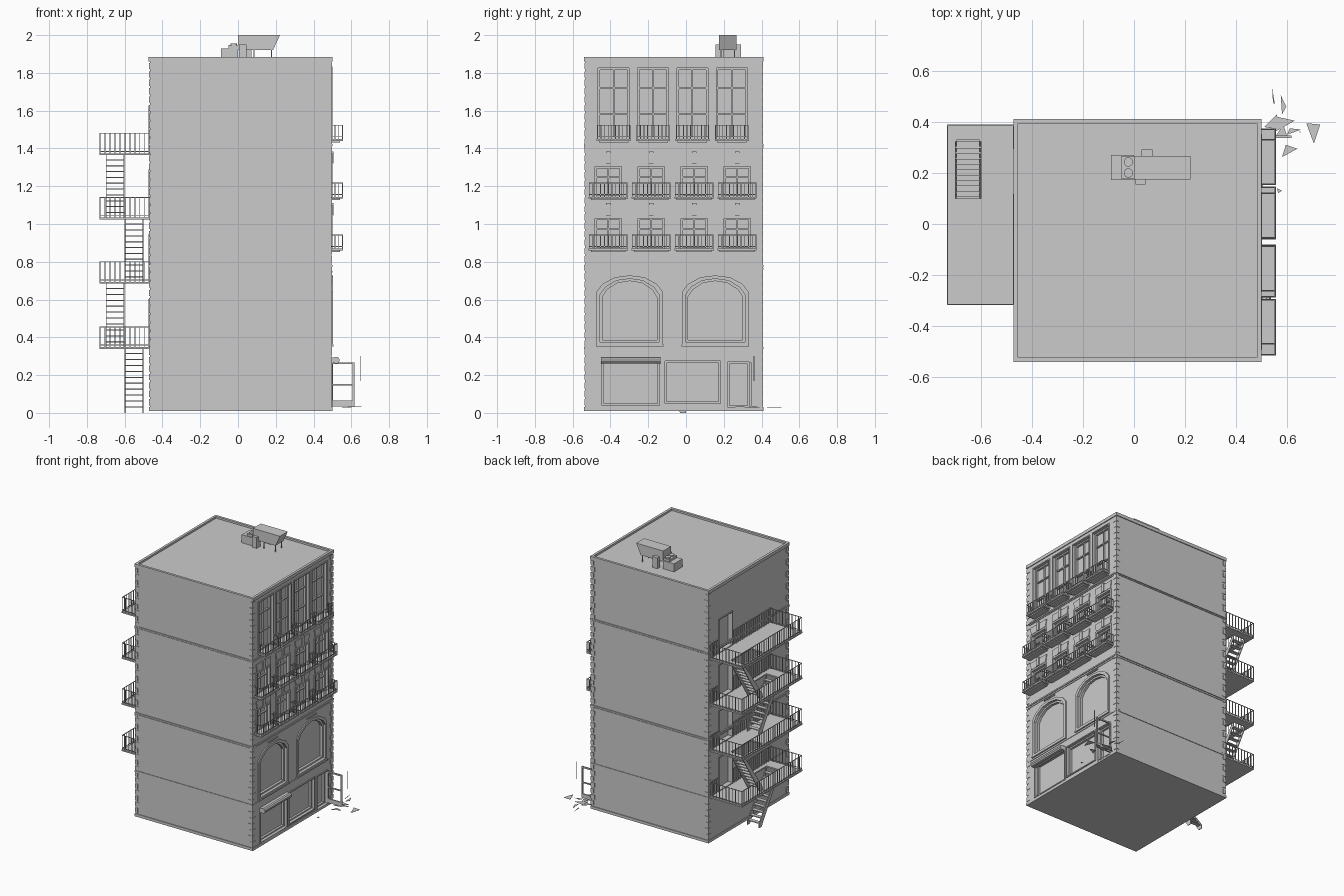
import bpy, bmesh, math
from mathutils import Matrix, Vector

if "Cube" in bpy.data.objects:
    bpy.data.objects.remove(bpy.data.objects["Cube"])

X0, X1, Y0, Y1 = -0.467, 0.494, -0.535, 0.405
DEPTH = 0.03


def finish(bm, name):
    bmesh.ops.recalc_face_normals(bm, faces=bm.faces)
    me = bpy.data.meshes.new(name)
    bm.to_mesh(me)
    bm.free()
    ob = bpy.data.objects.new(name, me)
    bpy.context.collection.objects.link(ob)
    return ob


def box(bm, x0, x1, y0, y1, z0, z1):
    m = Matrix.Translation(((x0 + x1) / 2, (y0 + y1) / 2, (z0 + z1) / 2))
    m = m @ Matrix.Diagonal((x1 - x0, y1 - y0, z1 - z0, 1))
    bmesh.ops.create_cube(bm, size=1, matrix=m)


def place(axis, a, p, q):
    return {'x': (a, p, q), 'y': (p, a, q), 'z': (p, q, a)}[axis]


def prism(bm, pts, a, b, axis='x'):
    lo = [bm.verts.new(place(axis, a, *p)) for p in pts]
    hi = [bm.verts.new(place(axis, b, *p)) for p in pts]
    bm.faces.new(lo)
    bm.faces.new(hi)
    for i in range(len(pts)):
        bm.faces.new((lo[i - 1], lo[i], hi[i], hi[i - 1]))


def ring(bm, outer, inner, a, b, axis='x'):
    L = [[bm.verts.new(place(axis, c, *p)) for p in loop]
         for loop, c in ((outer, a), (outer, b), (inner, b), (inner, a))]
    for k in range(4):
        A, B = L[k - 1], L[k]
        for i in range(len(outer)):
            bm.faces.new((A[i - 1], A[i], B[i], B[i - 1]))


def rect(p0, p1, q0, q1, d=0):
    return [(p0 - d, q0 - d), (p1 + d, q0 - d), (p1 + d, q1 + d), (p0 - d, q1 + d)]


def arch(y0, y1, z0, d=0):
    c, h = (y0 + y1) / 2, (y1 - y0) / 2 + d
    side = [(1, 0.25), (0.82, 0.29), (0.45, 0.325), (0.0, 0.335)]
    return ([(c - h, z0 - d), (c + h, z0 - d)] + [(c + h * s, z0 + z + d) for s, z in side]
            + [(c - h * s, z0 + z + d) for s, z in side[-2::-1]])


def railing(bm, path, z0, z1, step, t=0.002):
    for (xa, ya), (xb, yb) in zip(path, path[1:]):
        for z in (z1 - 2 * t, z0 + 0.012):
            box(bm, min(xa, xb) - t, max(xa, xb) + t, min(ya, yb) - t, max(ya, yb) + t, z, z + 2 * t)
        n = max(1, round((abs(xb - xa) + abs(yb - ya)) / step))
        for i in range(n + 1):
            x, y = xa + (xb - xa) * i / n, ya + (yb - ya) * i / n
            box(bm, x - t, x + t, y - t, y + t, z0, z1)


cut, frames, balc = bmesh.new(), bmesh.new(), bmesh.new()


def window(y0, y1, z0, z1, cols, rows, trim=0.008):
    """Recess, surround, inner frame and glazing bars on the street face."""
    box(cut, X1 - DEPTH, X1 + 0.1, y0, y1, z0, z1)
    ring(frames, rect(y0, y1, z0, z1, trim), rect(y0, y1, z0, z1), X1 - 0.004, X1 + 0.007)
    ring(frames, rect(y0, y1, z0, z1, 0.001), rect(y0, y1, z0, z1, -0.01), X1 - DEPTH - 0.002, X1 - 0.014)
    for i in range(1, cols):
        y = y0 + (y1 - y0) * i / cols
        box(frames, X1 - DEPTH - 0.002, X1 - 0.018, y - 0.004, y + 0.004, z0, z1)
    for f in rows:
        z = z0 + (z1 - z0) * f
        box(frames, X1 - DEPTH - 0.002, X1 - 0.018, y0, y1, z - 0.004, z + 0.004)


def balcony(y0, y1, z, h):
    box(balc, X1 - 0.004, 0.557, y0, y1, z, z + 0.01)
    box(balc, X1 - 0.004, 0.54, y0 + 0.012, y1 - 0.012, z - 0.008, z)
    a, b = y0 + 0.004, y1 - 0.004
    railing(balc, [(X1, a), (0.553, a), (0.553, b), (X1, b)], z + 0.008, z + h, 0.02)


# Upper floors: tall windows, then two rows with lintels
for i in range(4):
    c = -0.383 + 0.2085 * i
    window(c - 0.082, c + 0.082, 1.45, 1.825, 2, (0.35, 0.72))
    balcony(c - 0.09, c + 0.09, 1.44, 0.085)
    c = -0.412 + 0.2275 * i
    for z in (0.865, 1.14):
        window(c - 0.07, c + 0.07, z, z + 0.165, 2, (0.65,), 0.012)
        balcony(c - 0.104, c + 0.104, z - 0.006, 0.085)
        prism(frames, rect(c - 0.075, c + 0.075, z + 0.18, z + 0.195)[:2] +
              [(c + 0.085, z + 0.235), (c - 0.085, z + 0.235)], X1 - 0.004, X1 + 0.006)
        box(frames, X1 - 0.004, X1 + 0.012, c - 0.012, c + 0.012, z + 0.18, z + 0.245)

# Second floor: two large arched windows
for y0, y1 in ((-0.455, -0.142), (-0.002, 0.312)):
    prism(cut, arch(y0, y1, 0.375), X1 - DEPTH, X1 + 0.1)
    ring(frames, arch(y0, y1, 0.375, 0.018), arch(y0, y1, 0.375), X1 - 0.004, X1 + 0.008)
    ring(frames, arch(y0, y1, 0.375, 0.001), arch(y0, y1, 0.375, -0.012), X1 - DEPTH - 0.002, X1 - 0.012)
    c = (y0 + y1) / 2
    box(frames, X1 - 0.004, X1 + 0.006, c - 0.055, c + 0.055, 0.742, 0.75)
    box(frames, X1 - 0.004, X1 + 0.012, y0 - 0.022, y1 + 0.022, 0.352, 0.362)

# Ground floor: shop windows and doorway
window(-0.445, -0.14, 0.04, 0.285, 1, ())
window(-0.112, 0.182, 0.05, 0.275, 1, ())
window(0.22, 0.335, 0.03, 0.27, 1, ())

# Doorways to the fire escape
LEVELS = (0.345, 0.69, 1.03, 1.37)
for z in LEVELS:
    box(cut, X0 - 0.1, X0 + DEPTH, 0.13, 0.28, z + 0.01, z + 0.25)
    ring(frames, rect(0.13, 0.28, z + 0.01, z + 0.25, 0.008), rect(0.13, 0.28, z + 0.01, z + 0.25),
         X0 - 0.006, X0 + 0.004)

# Building body with recesses cut out
bm = bmesh.new()
box(bm, X0, X1, Y0, Y1, 0.01, 1.87)
body = finish(bm, "building_walls")
cutter = finish(cut, "recess_cutter")
cutter.hide_render = True
mod = body.modifiers.new("recesses", 'BOOLEAN')
mod.operation, mod.object, mod.solver = 'DIFFERENCE', cutter, 'EXACT'
bpy.context.view_layer.objects.active = body
bpy.ops.object.modifier_apply(modifier=mod.name)
bpy.data.objects.remove(cutter)
finish(frames, "window_frames")
finish(balc, "balconies")

# Bands, base course and parapet around the walls
bm = bmesh.new()
for z0, z1, out, inn in ((0.01, 0.03, 0.005, -0.005), (0.338, 0.35, 0.004, -0.005), (0.758, 0.768, 0.004, -0.005),
                         (0.772, 0.782, 0.006, -0.005), (1.402, 1.41, 0.004, -0.005),
                         (1.413, 1.423, 0.006, -0.005), (1.86, 1.884, 0.006, -0.012)):
    ring(bm, rect(X0, X1, Y0, Y1, out), rect(X0, X1, Y0, Y1, inn), z0, z1, 'z')
finish(bm, "bands_and_parapet")

# Corner quoins
bm = bmesh.new()
for cx, sx in ((X0, 1), (X1, -1)):
    for cy, sy in ((Y0, 1), (Y1, -1)):
        for i in range(41):
            z = 0.04 + i * 0.0445
            w, d = (0.03, 0.02) if i % 2 else (0.02, 0.03)
            xs = sorted((cx - sx * 0.003, cx + sx * w))
            ys = sorted((cy - sy * 0.003, cy + sy * d))
            box(bm, *xs, *ys, z, z + 0.033)
finish(bm, "corner_quoins")

# Fire escape: landings with stair holes, railings and flights
land, rails, stairs = bmesh.new(), bmesh.new(), bmesh.new()
PX, PA, PB = -0.733, -0.318, 0.39
for i, z in enumerate(LEVELS):
    odd = i % 2
    xa, xb = (-0.70, -0.60) if odd else (-0.60, -0.50)
    low, top = (0.10, 0.33) if odd else (0.0, -0.23)
    h0, h1 = sorted((low, top))
    ring(land, rect(PX, X0, PA, PB), rect(xa, xb, h0, h1), z - 0.006, z + 0.004, 'z')
    a, b = PA + 0.003, PB - 0.003
    railing(rails, [(X0, a), (PX + 0.003, a), (PX + 0.003, b), (X0, b)], z, z + 0.112, 0.026)
    railing(rails, [(X0 - 0.006, 0.295), (X0 - 0.006, b)], z, z + 0.112, 0.026)
    railing(rails, [(X0 - 0.006, a), (X0 - 0.006, 0.115)], z, z + 0.112, 0.026)
    zb = LEVELS[i - 1] if i else 0.0
    for x in (xa, xb - 0.005):
        d = 0.03 if top > low else -0.03
        prism(stairs, [(low, zb), (low + d, zb), (top, z - 0.03), (top, z), (top - d * 0.2, z), (low, zb + 0.03)],
              x, x + 0.005)
    for k in range(1, 11):
        f = k / 11
        y, zz = low + (top - low) * f, zb + (z - zb) * f
        box(stairs, xa, xb, y - 0.014, y + 0.014, zz - 0.003, zz + 0.003)
finish(land, "fire_escape_landings")
finish(rails, "fire_escape_railings")
finish(stairs, "fire_escape_stairs")

# Rooftop air unit: fan box, riser, slanted duct and legs
bm = bmesh.new()
box(bm, -0.09, 0.0, 0.172, 0.27, 1.87, 1.93)
box(bm, -0.05, 0.0, 0.178, 0.264, 1.93, 1.947)
for y in (0.2, 0.243):
    bmesh.ops.create_cone(bm, cap_ends=True, segments=16, radius1=0.018, radius2=0.018, depth=0.012,
                          matrix=Matrix.Translation((-0.022, y, 1.95)))
prism(bm, [(0.0, 1.87), (0.04, 1.87), (0.04, 1.92), (0.185, 1.92), (0.222, 2.0), (0.0, 2.0)][2:]
      + [(0.0, 1.92)], 0.175, 0.267, 'y')
box(bm, 0.005, 0.045, 0.155, 0.2, 1.87, 1.95)
box(bm, 0.03, 0.072, 0.26, 0.292, 1.87, 1.95)
for x in (0.085, 0.178):
    for y in (0.185, 0.257):
        box(bm, x - 0.003, x + 0.003, y - 0.003, y + 0.003, 1.87, 1.925)
finish(bm, "roof_air_unit")

# Rolled awning over the shop window
bm = bmesh.new()
bmesh.ops.create_cone(bm, cap_ends=True, segments=10, radius1=0.018, radius2=0.018, depth=0.315,
                      matrix=Matrix.Translation((0.52, -0.293, 0.279)) @ Matrix.Rotation(math.pi / 2, 4, 'X'))
box(bm, X1 - 0.004, 0.52, -0.45, -0.136, 0.264, 0.294)
finish(bm, "rolled_awning")

# Open shop door with its broken-out pane
bm = bmesh.new()
ring(bm, rect(X1, 0.617, 0.035, 0.268), rect(X1 + 0.01, 0.607, 0.066, 0.258), 0.337, 0.347, 'y')
box(bm, X1, 0.617, 0.338, 0.346, 0.146, 0.154)
box(bm, 0.648, 0.652, 0.358, 0.362, 0.17, 0.30)
finish(bm, "open_door")

# Scattered glass shards
bm = bmesh.new()
shards = [[(0.675, 0.395), (0.73, 0.39), (0.705, 0.315)], [(0.54, 0.54), (0.552, 0.47), (0.545, 0.475)],
          [(0.575, 0.505), (0.597, 0.46), (0.58, 0.43)], [(0.58, 0.262), (0.595, 0.31), (0.64, 0.295)],
          [(0.51, 0.38), (0.56, 0.43), (0.57, 0.37)], [(0.55, 0.36), (0.63, 0.405), (0.56, 0.42)],
          [(0.55, 0.335), (0.60, 0.345), (0.585, 0.39)], [(0.60, 0.35), (0.655, 0.37), (0.61, 0.375)],
          [(0.56, 0.14), (0.58, 0.13), (0.565, 0.122)]]
for i, s in enumerate(shards):
    z = 0.022 + 0.003 * (i % 4)
    prism(bm, s, z, z + 0.002, 'z')
finish(bm, "glass_shards")
